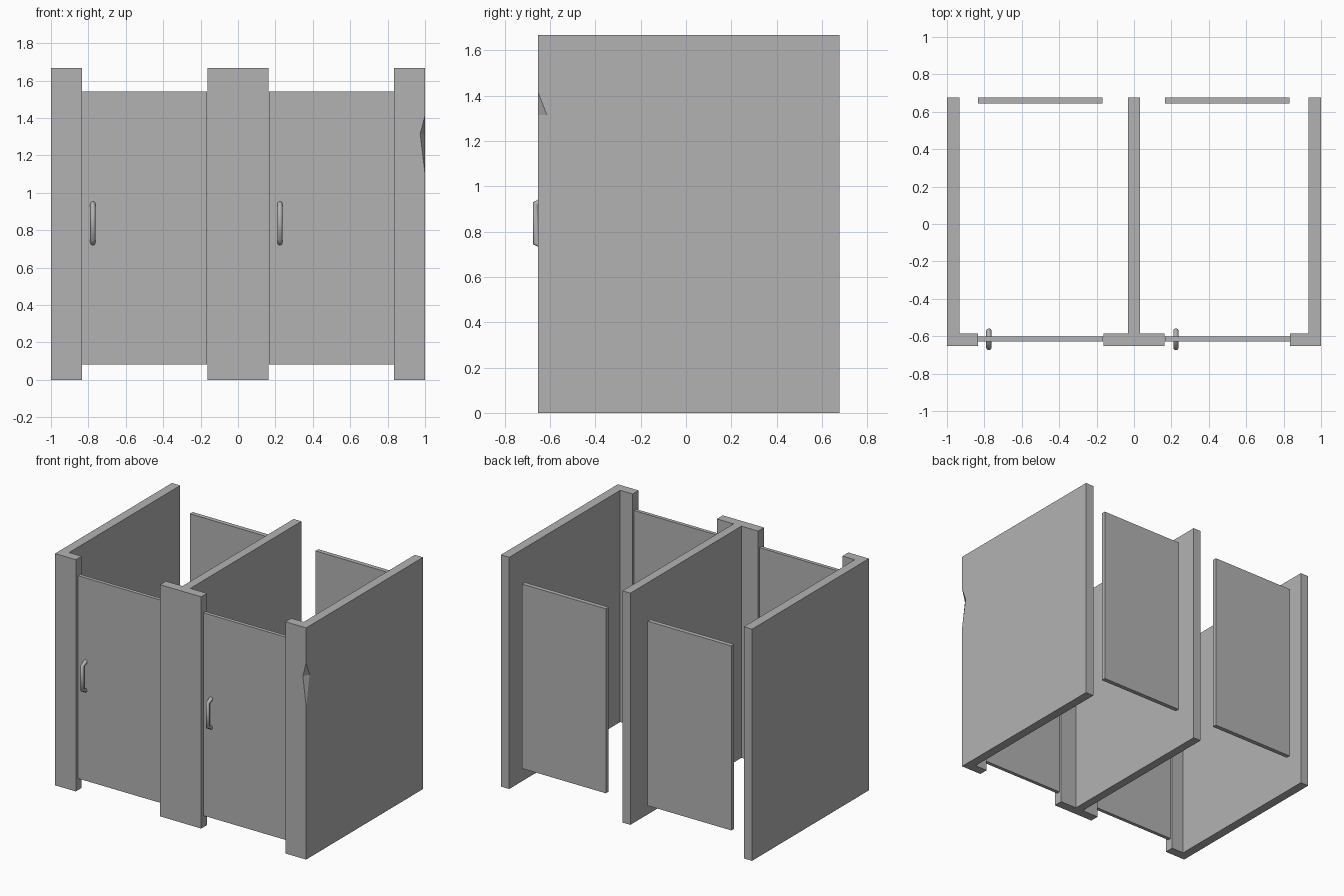
import bpy, bmesh
from mathutils import Vector

cube = bpy.data.objects.get("Cube")
if cube:
    bpy.data.objects.remove(cube, do_unlink=True)

grey = bpy.data.materials.new("partition_grey")
grey.use_nodes = True
colour = (0.45, 0.45, 0.45, 1)
grey.diffuse_color = colour
grey.node_tree.nodes["Principled BSDF"].inputs["Base Color"].default_value = colour

FRONT, BACK, HEIGHT = -0.653, 0.677, 1.668
STILE_BACK = -0.586


def add_mesh(name, bm):
    bmesh.ops.recalc_face_normals(bm, faces=bm.faces[:])
    mesh = bpy.data.meshes.new(name)
    bm.to_mesh(mesh)
    bm.free()
    mesh.materials.append(grey)
    obj = bpy.data.objects.new(name, mesh)
    bpy.context.collection.objects.link(obj)
    return obj


def extrude_plan(name, outline, bottom, top):
    """Raise a flat floor-plan outline into a solid."""
    bm = bmesh.new()
    face = bm.faces.new([bm.verts.new((x, y, bottom)) for x, y in outline])
    up = bmesh.ops.extrude_face_region(bm, geom=[face])["geom"]
    verts = [v for v in up if isinstance(v, bmesh.types.BMVert)]
    bmesh.ops.translate(bm, verts=verts, vec=(0, 0, top - bottom))
    return add_mesh(name, bm)


def slab(name, x0, x1, y0, y1, z0, z1):
    return extrude_plan(name, [(x0, y0), (x1, y0), (x1, y1), (x0, y1)], z0, z1)


def side_wall(name, side):
    plan = [(1, FRONT), (1, BACK), (0.934, BACK), (0.934, STILE_BACK),
            (0.835, STILE_BACK), (0.835, FRONT)]
    return extrude_plan(name, [(side * x, y) for x, y in plan], 0, HEIGHT)


# Walls, each in one piece with its front stile
side_wall("right_wall", -1)
chipped_wall = side_wall("left_wall", 1)
half = [(0.164, FRONT), (0.164, STILE_BACK), (0.031, STILE_BACK), (0.031, BACK)]
extrude_plan("middle_wall", half + [(-x, y) for x, y in reversed(half)], 0, HEIGHT)

# Chip in the front corner of one wall
bm = bmesh.new()
for p in [(1, FRONT, 1.415), (1, FRONT, 1.1), (0.974, FRONT, 1.315),
          (1, -0.614, 1.315), (1.05, -0.7, 1.3)]:
    bm.verts.new(p)
bmesh.ops.convex_hull(bm, input=bm.verts[:])
cutter = add_mesh("chip_cutter", bm)
cutter.hide_render = True
cutter.hide_set(True)
chip = chipped_wall.modifiers.new("chip", "BOOLEAN")
chip.operation = "DIFFERENCE"
chip.solver = "EXACT"
chip.object = cutter


def handle(name, x, y, out):
    """Bent pull bar standing off the door in direction out."""
    curve = bpy.data.curves.new(name, "CURVE")
    curve.dimensions = "3D"
    curve.bevel_depth = 0.014
    curve.bevel_resolution = 2
    curve.use_fill_caps = True
    path = curve.splines.new("POLY")
    path.points.add(3)
    for point, (depth, z) in zip(path.points, [(0.005, 0.942), (0.046, 0.922),
                                               (0.046, 0.752), (0.005, 0.732)]):
        point.co = (x, y + out * depth, z, 1)
    source = bpy.data.objects.new(name + "_path", curve)
    bpy.context.collection.objects.link(source)
    bpy.context.view_layer.update()
    graph = bpy.context.evaluated_depsgraph_get()
    mesh = bpy.data.meshes.new_from_object(source.evaluated_get(graph))
    bpy.data.objects.remove(source, do_unlink=True)
    mesh.materials.clear()
    mesh.materials.append(grey)
    bpy.context.collection.objects.link(bpy.data.objects.new(name, mesh))


# Doors with a pull on each face, and hanging back panels
for label, x in (("right", -0.835), ("left", 0.165)):
    slab(label + "_door", x, x + 0.67, -0.627, -0.601, 0.083, 1.543)
    slab(label + "_back_panel", x, x + 0.666, 0.645, BACK, 0.175, 1.503)
    handle(label + "_outer_handle", x + 0.059, -0.617, -1)
    handle(label + "_inner_handle", x + 0.059, -0.616, 1)
